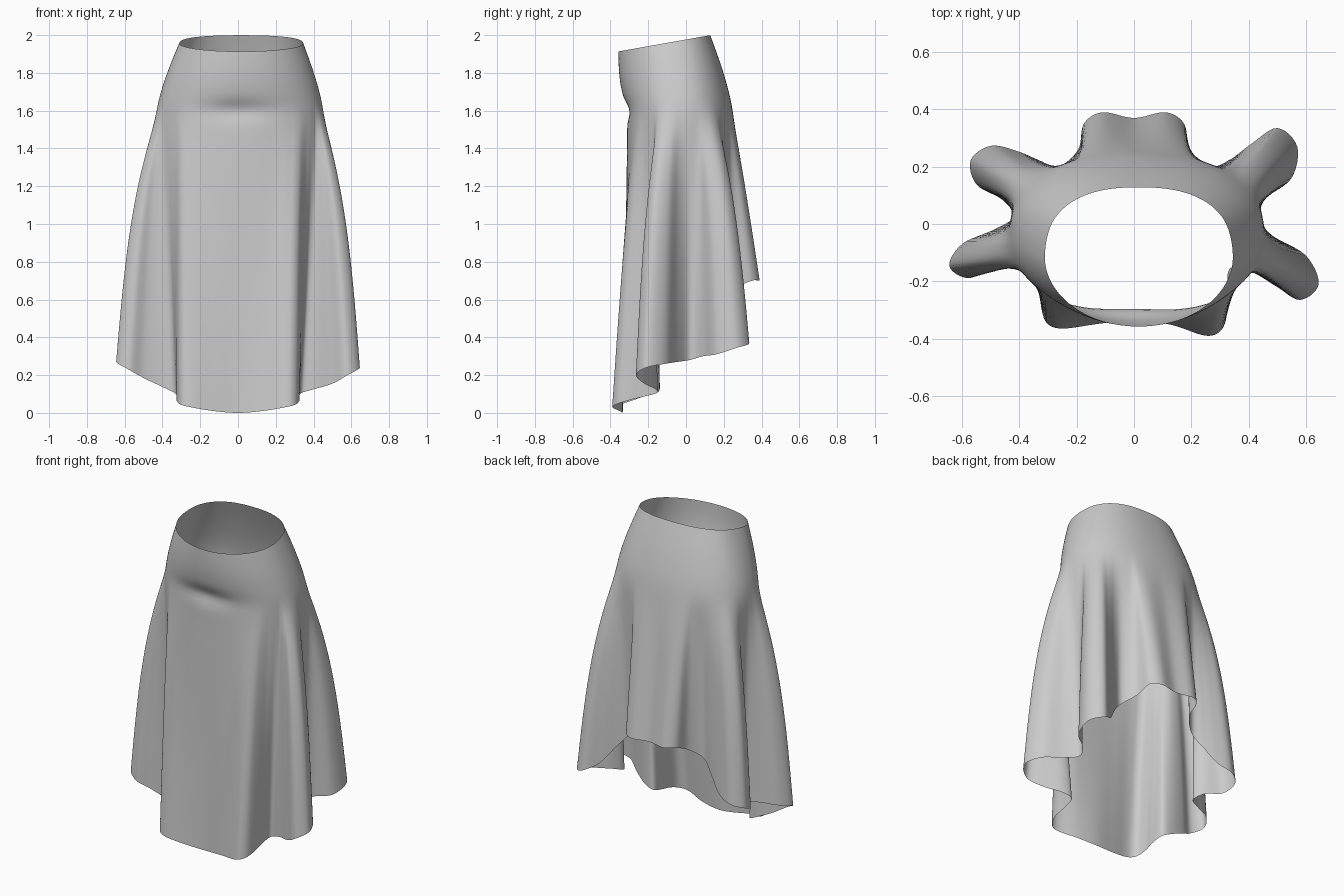
import bpy, bmesh, math
from mathutils import Vector

if "Cube" in bpy.data.objects:
    bpy.data.objects.remove(bpy.data.objects["Cube"])

# Hem of the right half, front to back: hip angle (0 = front), x, y, z
HEM = [
    (0, 0, -.335, 0), (20, .13, -.352, .01), (37, .25, -.39, .03),
    (43, .305, -.37, .045), (48, .325, -.31, .065), (53, .325, -.23, .085),
    (58, .335, -.155, .105), (62, .40, -.16, .125), (66, .50, -.22, .155),
    (70, .58, -.265, .20), (76, .645, -.21, .24), (84, .60, -.11, .26),
    (91, .49, -.045, .27), (98, .42, .02, .28), (106, .46, .09, .30),
    (114, .55, .16, .31), (121, .57, .27, .345), (127, .50, .335, .37),
    (134, .41, .28, .42), (140, .335, .225, .52), (147, .265, .20, .60),
    (154, .195, .26, .66), (160, .175, .35, .70), (167, .11, .39, .70),
    (180, 0, .37, .70),
]
HIP_Z = 1.58
STEPS, UPPER, LOWER = 6, 18, 40


def smoothstep(v, a, b):
    t = min(max((v - a) / (b - a), 0), 1)
    return t * t * (3 - 2 * t)


def left_point(row):
    """Mirror a hem point; the left folds sit a little narrower in depth."""
    a, x, y, z = row
    w = smoothstep(x, .32, .5)
    y = y * (1 - w) + (y * .77 + .015) * w
    if y < -.3:
        y += .025 * smoothstep(x, .1, .25)
    return (360 - a, -x, y, z + .03 * w)


def catmull(p, t):
    a, b, c, d = p
    return .5 * (2 * b + (c - a) * t + (2 * a - 5 * b + 4 * c - d) * t * t
                 + (3 * b - a - 3 * c + d) * t ** 3)


def power(v, e):
    return math.copysign(abs(v) ** e, v)


# Closed hem curve sampled with its matching hip angle
ring = HEM + [left_point(r) for r in HEM[-2:0:-1]]
n = len(ring)
samples = []
for i in range(n):
    pts = [Vector(ring[(i + k) % n][1:]) for k in (-1, 0, 1, 2)]
    a0 = ring[i][0]
    a1 = ring[(i + 1) % n][0] or 360
    for k in range(STEPS):
        t = k / STEPS
        samples.append((math.radians(a0 + (a1 - a0) * t), catmull(pts, t)))


def column(angle, hem):
    """One strip of cloth from waistband over the hip down to the hem."""
    s, c = math.sin(angle), math.cos(angle)
    e = 1 - .18 * smoothstep(-c, -.3, .5)      # squarer towards the back
    wx, wy = .017 + .328 * power(s, e), -.115 - .243 * power(c, e)
    waist = Vector((wx, wy, 1.913 + (wy + .36) * .177))
    hip = Vector((.01 + .445 * power(s, .9), -.03 - .28 * power(c, .88), HIP_Z))
    front = max(c, 0) ** 2
    out = []
    for j in range(UPPER):
        t = j / UPPER
        p = waist.lerp(hip, 1 - (1 - t) ** 1.35)
        p.z = waist.z + (HIP_Z - waist.z) * t
        p.y -= .02 * front * math.sin(math.pi * t)
        out.append(p)
    # side folds spread quickly below the hip, valleys sink in later
    side = .5 * min(abs(hem.x) / .6, 1)
    valley = 1 - smoothstep(hem.xy.length / hip.xy.length, .85, 1.2)
    for j in range(LOWER + 1):
        t = j / LOWER
        f = t + side * (1 - (1 - t) ** 3.2 - t)
        f += valley * (t ** 1.5 - f)
        p = hip.lerp(hem, f)
        p.z = hip.z + (hem.z - hip.z) * t
        out.append(p)
    # soften the fold start
    for _ in range(10):
        out = [out[0]] + [(out[k - 1] + out[k] * 2 + out[k + 1]) / 4
                          for k in range(1, len(out) - 1)] + [out[-1]]
    # crease under the belly
    for p in out:
        if p.y < -.15:
            p.y += .022 * math.exp(-((p.z - 1.60) / .05) ** 2 - (p.x / .17) ** 2)
    return out


# Skirt surface
bm = bmesh.new()
cols = [[bm.verts.new(p) for p in column(a, h)] for a, h in samples]
for i, col in enumerate(cols):
    nxt = cols[(i + 1) % len(cols)]
    for j in range(len(col) - 1):
        bm.faces.new((col[j], col[j + 1], nxt[j + 1], nxt[j]))
mesh = bpy.data.meshes.new("skirt")
bm.to_mesh(mesh)
bm.free()
for f in mesh.polygons:
    f.use_smooth = True
skirt = bpy.data.objects.new("skirt", mesh)
bpy.context.collection.objects.link(skirt)
